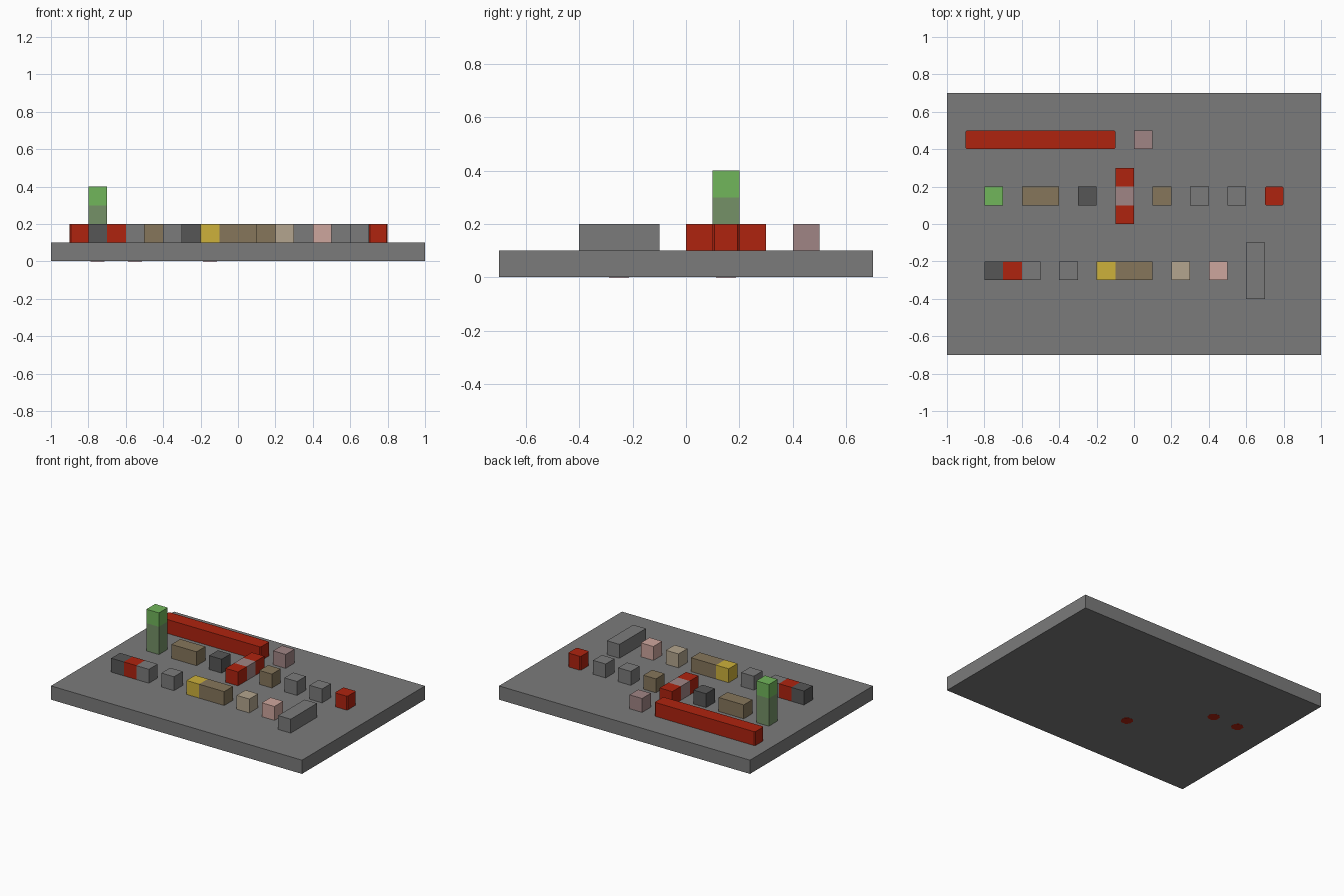
import bpy, bmesh
from mathutils import Matrix, Vector

cube = bpy.data.objects.get("Cube")
if cube:
    bpy.data.objects.remove(cube)


def material(name, r, g, b):
    """Flat material from display values in 0..255, converted to linear."""
    lin = [((c / 255 + 0.055) / 1.055) ** 2.4 for c in (r, g, b)]
    mat = bpy.data.materials.new(name)
    mat.use_nodes = True
    mat.diffuse_color = (*lin, 1)
    mat.node_tree.nodes["Principled BSDF"].inputs["Base Color"].default_value = (*lin, 1)
    return mat


grey = material("stone grey", 123, 123, 123)
dark = material("dark grey", 86, 86, 86)
brown = material("wood brown", 134, 118, 91)
yellow = material("yellow", 205, 177, 59)
tan = material("tan", 179, 165, 142)
pink = material("pink", 206, 166, 157)
mauve = material("dull pink", 160, 133, 133)
green = material("leaf green", 113, 182, 91)
sage = material("dull green", 117, 145, 103)
red = material("red", 175, 35, 15)

S = 0.1  # size of one grid cell


def box(name, mat, x, y, nx=1, ny=1, z=S, height=S, chamfer=0, inset=0):
    """Box of nx by ny cells whose lowest corner is at x, y, z."""
    size = Vector((nx * S - inset, ny * S - inset, height))
    centre = Vector((x + nx * S / 2, y + ny * S / 2, z + height / 2))
    bm = bmesh.new()
    bmesh.ops.create_cube(bm, size=1, matrix=Matrix.Translation(centre) @ Matrix.Diagonal((*size, 1)))
    if chamfer:
        upright = [e for e in bm.edges if abs(e.verts[0].co.z - e.verts[1].co.z) > height / 2]
        bmesh.ops.bevel(bm, geom=upright, offset=chamfer, segments=1, affect='EDGES')
    mesh = bpy.data.meshes.new(name)
    bm.to_mesh(mesh)
    bm.free()
    mesh.materials.append(mat)
    obj = bpy.data.objects.new(name, mesh)
    bpy.context.collection.objects.link(obj)


# Base slab, with red studs just showing on its underside
box("base_slab", grey, -1, -0.7, 20, 14, z=0.001, height=S - 0.001)
for x, y in ((-0.8, 0.1), (-0.6, 0.1), (-0.2, -0.3)):
    box("underside_stud", red, x, y, z=0, height=0.005, chamfer=0.02, inset=0.025)

# Back row
box("red_bar", red, -0.9, 0.4, 8, chamfer=0.007)
box("back_dull_pink_block", mauve, 0, 0.4)

# Middle row, with the two-tone tower
box("tower_lower", sage, -0.8, 0.1, height=2 * S)
box("tower_top", green, -0.8, 0.1, z=3 * S)
box("middle_brown_block", brown, -0.6, 0.1, 2)
box("middle_dark_block", dark, -0.3, 0.1)
box("cross_centre", mauve, -0.1, 0.1)
for y in (0, 0.2):
    box("cross_red_end", red, -0.1, y)
box("small_brown_block", brown, 0.1, 0.1)
for x in (0.3, 0.5):
    box("middle_grey_block", grey, x, 0.1)
box("end_red_block", red, 0.7, 0.1, chamfer=0.007)

# Front row
box("front_dark_block", dark, -0.8, -0.3)
box("front_red_block", red, -0.7, -0.3)
for x in (-0.6, -0.4):
    box("front_grey_block", grey, x, -0.3)
box("yellow_block", yellow, -0.2, -0.3)
box("front_brown_block", brown, -0.1, -0.3, 2)
box("tan_block", tan, 0.2, -0.3)
box("pink_block", pink, 0.4, -0.3)
box("long_grey_block", grey, 0.6, -0.4, 1, 3)
